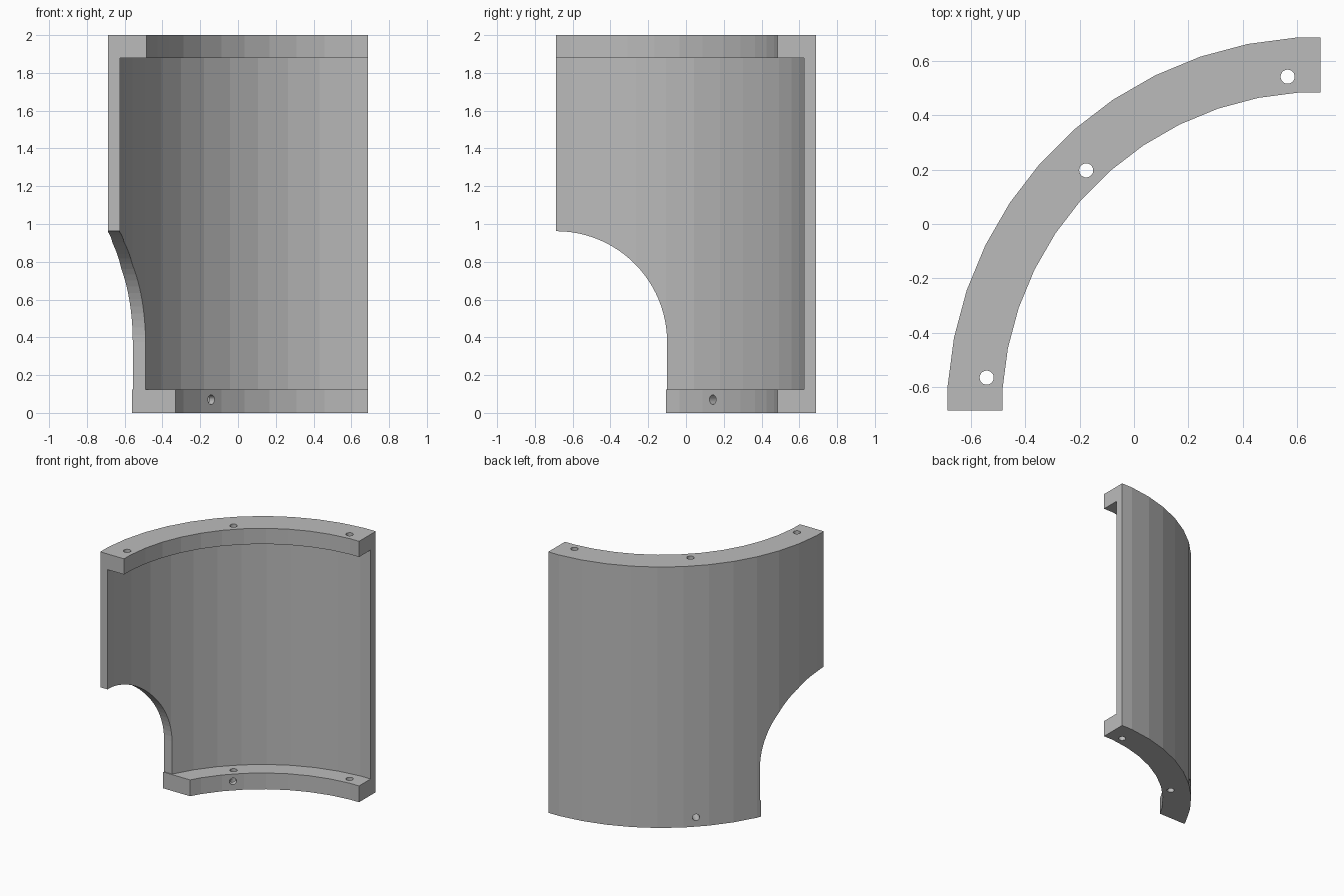
import bpy, bmesh
from math import sin, cos, pi, radians
from mathutils import Matrix, Vector

if "Cube" in bpy.data.objects:
    bpy.data.objects.remove(bpy.data.objects["Cube"])

HALF = 0.687                      # half the footprint; the axis sits at a corner
AXIS = Vector((HALF, -HALF, 0))
STEP = radians(7.5)

grey = bpy.data.materials.new("plain grey")
grey.use_nodes = True
grey.diffuse_color = (0.5, 0.5, 0.5, 1)
grey.node_tree.nodes["Principled BSDF"].inputs["Base Color"].default_value = (0.5, 0.5, 0.5, 1)


def make_object(name, bm):
    bmesh.ops.recalc_face_normals(bm, faces=bm.faces)
    mesh = bpy.data.meshes.new(name)
    bm.to_mesh(mesh)
    bm.free()
    mesh.materials.append(grey)
    obj = bpy.data.objects.new(name, mesh)
    bpy.context.collection.objects.link(obj)
    return obj


def bridge(bm, rings):
    """Join successive closed rings of points and cap both ends."""
    rings = [[bm.verts.new(p) for p in ring] for ring in rings]
    n = len(rings[0])
    for a, b in zip(rings, rings[1:]):
        for i in range(n):
            j = (i + 1) % n
            bm.faces.new((a[i], a[j], b[j], b[i]))
    bm.faces.new(rings[0])
    bm.faces.new(rings[-1])


def make_hole(bm, centre, length, radius, rotation=Matrix()):
    bmesh.ops.create_cone(bm, cap_ends=True, segments=24, radius1=radius, radius2=radius,
                          depth=length, matrix=Matrix.Translation(centre) @ rotation)


# Quarter shell: C-shaped section with a flange at top and bottom
section = [(1.374, 0), (1.374, 2), (1.172, 2), (1.172, 1.88),
           (1.312, 1.88), (1.312, 0.125), (1.172, 0.125), (1.172, 0)]
angles = [0] + [STEP * (k + 0.5) for k in range(12)] + [pi / 2]
rings = []
for a in angles:
    grow = 1 if a in (0, pi / 2) else 1 / cos(STEP / 2)
    rings.append([AXIS + Vector((-r * grow * cos(a), r * grow * sin(a), z)) for r, z in section])
bm = bmesh.new()
bridge(bm, rings)
shell = make_object("quarter_shell", bm)

# Arched opening in the lower corner, cut straight across
arch = [(-1, -0.1), (-0.107, -0.1), (-0.107, 0.125), (-0.1, 0.125)]
arch += [(-HALF + 0.587 * cos(t * pi / 48), 0.375 + 0.587 * sin(t * pi / 48)) for t in range(25)]
arch += [(-1, 0.962)]
bm = bmesh.new()
bridge(bm, [[Vector((x, y, z)) for y, z in arch] for x in (-1, 0.2)])
cutters = [make_object("arch_cutter", bm)]

# Upright bolt holes through both flanges
bm = bmesh.new()
for deg in (5.6, 45.7, 84.4):
    a = radians(deg)
    make_hole(bm, AXIS + Vector((-1.236 * cos(a), 1.236 * sin(a), 1)), 2.4, 0.026)
cutters.append(make_object("bolt_hole_cutter", bm))

# Radial hole through the middle of the bottom flange
bm = bmesh.new()
outward = Vector((-1, 1, 0)).normalized()
make_hole(bm, AXIS + outward * 1.27 + Vector((0, 0, 0.07)), 0.5, 0.025,
          outward.to_track_quat('Z', 'Y').to_matrix().to_4x4())
cutters.append(make_object("radial_hole_cutter", bm))

for cutter in cutters:
    cutter.hide_render = True
    mod = shell.modifiers.new(cutter.name, 'BOOLEAN')
    mod.operation = 'DIFFERENCE'
    mod.solver = 'EXACT'
    mod.object = cutter

# Bake the cuts, then drop the cutters
bpy.context.view_layer.update()
graph = bpy.context.evaluated_depsgraph_get()
baked = bpy.data.meshes.new_from_object(shell.evaluated_get(graph))
shell.modifiers.clear()
shell.data = baked
for cutter in cutters:
    bpy.data.objects.remove(cutter)
